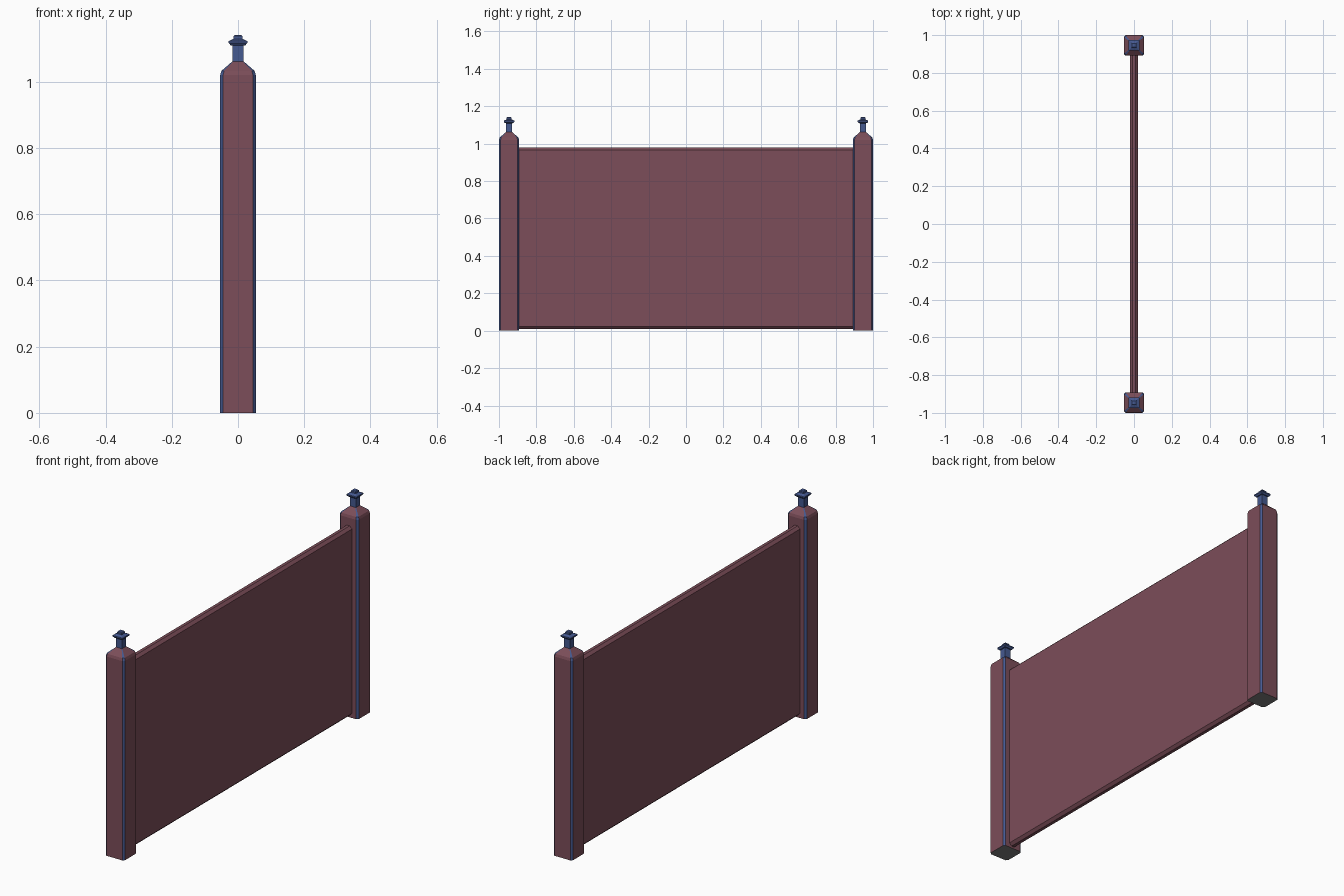
import bpy, bmesh

if "Cube" in bpy.data.objects:
    bpy.data.objects.remove(bpy.data.objects["Cube"])


def material(name, rgb):
    m = bpy.data.materials.new(name)
    m.diffuse_color = (*rgb, 1)
    m.use_nodes = True
    m.node_tree.nodes["Principled BSDF"].inputs["Base Color"].default_value = m.diffuse_color
    return m


MAROON = material("maroon_paint", (0.20, 0.075, 0.10))
BLUE = material("blue_trim", (0.06, 0.10, 0.28))
GREY = material("grey_base", (0.2, 0.2, 0.2))


def finish(bm, name, mats):
    bmesh.ops.recalc_face_normals(bm, faces=bm.faces)
    me = bpy.data.meshes.new(name)
    bm.to_mesh(me)
    bm.free()
    for m in mats:
        me.materials.append(m)
    ob = bpy.data.objects.new(name, me)
    bpy.context.collection.objects.link(ob)
    return ob


def loft(name, rings, mats, cap_slots):
    """Stack square rings (half size, corner chamfer, z); chamfer faces use slot 1."""
    bm = bmesh.new()
    loops = []
    for h, c, z in rings:
        k = h - c
        pts = [(h, -k), (h, k), (k, h), (-k, h), (-h, k), (-h, -k), (-k, -h), (k, -h)]
        if c == 0:
            pts = pts[::2]
            pts = [(h, -h), (h, h), (-h, h), (-h, -h)]
        loops.append([bm.verts.new((x, y, z)) for x, y in pts])
    for a, b in zip(loops, loops[1:]):
        n = len(a)
        for i in range(n):
            j = (i + 1) % n
            f = bm.faces.new((a[i], a[j], b[j], b[i]))
            f.material_index = i % 2 if n == 8 else 0
    for loop, slot in zip((loops[0], loops[-1]), cap_slots):
        bm.faces.new(loop).material_index = slot
    return finish(bm, name, mats)


# Posts with blue chamfered corners and sloped shoulders, plus finials
POST = [(0.054, 0.009, 0), (0.054, 0.009, 1.02), (0.050, 0.008, 1.033),
        (0.0165, 0.002, 1.062)]
FINIAL = [(0.0168, 0, 1.058), (0.0168, 0, 1.109), (0.022, 0, 1.110),
          (0.028, 0, 1.117), (0.028, 0, 1.123), (0.013, 0, 1.130),
          (0.013, 0, 1.138), (0.010, 0, 1.142)]
for label, y in (("front", -0.946), ("back", 0.946)):
    post = loft(label + "_post", POST, (MAROON, BLUE, GREY), (2, 0))
    finial = loft(label + "_finial", FINIAL, (BLUE,), (0, 0))
    post.location.y = finial.location.y = y

# Panel: chamfered along its top and bottom edges, ends buried in the posts
bm = bmesh.new()
w, c, z0, z1 = 0.021, 0.013, 0.01, 0.98
section = [(w, z0 + c), (w, z1 - c), (w - c, z1), (c - w, z1),
           (-w, z1 - c), (-w, z0 + c), (c - w, z0), (w - c, z0)]
ends = [[bm.verts.new((x, y, z)) for x, z in section] for y in (-0.9, 0.9)]
for i in range(8):
    j = (i + 1) % 8
    bm.faces.new((ends[0][i], ends[0][j], ends[1][j], ends[1][i]))
for e in ends:
    bm.faces.new(e)
finish(bm, "panel", (MAROON,))
